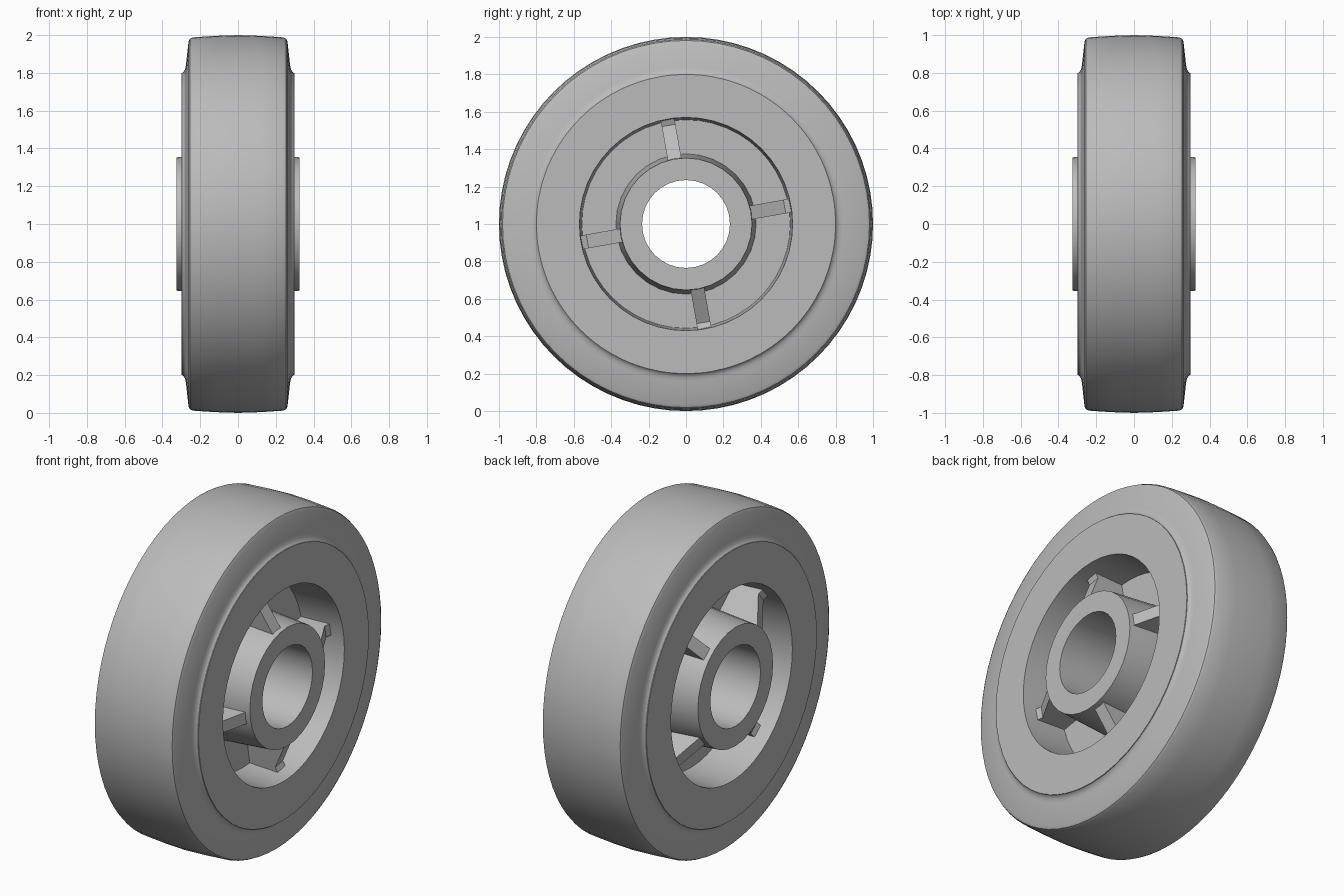
import bpy
import bmesh
from math import pi, cos, sin, radians
from mathutils import Matrix, Vector

cube = bpy.data.objects.get("Cube")
if cube:
    bpy.data.objects.remove(cube)

grey = bpy.data.materials.new("plain grey")
grey.use_nodes = True
colour = (0.5, 0.5, 0.5, 1)
grey.diffuse_color = colour
grey.node_tree.nodes["Principled BSDF"].inputs["Base Color"].default_value = colour

CENTRE = Vector((0, 0, 1))


def finish(name, bm):
    """Turn a bmesh into a smooth shaded object centred on the axle."""
    bmesh.ops.recalc_face_normals(bm, faces=bm.faces)
    mesh = bpy.data.meshes.new(name)
    bm.to_mesh(mesh)
    bm.free()
    mesh.materials.append(grey)
    obj = bpy.data.objects.new(name, mesh)
    obj.location = CENTRE
    bpy.context.collection.objects.link(obj)
    bpy.ops.object.select_all(action='DESELECT')
    obj.select_set(True)
    bpy.context.view_layer.objects.active = obj
    bpy.ops.object.shade_smooth_by_angle(angle=radians(30))
    return obj


def revolve(name, profile, segments):
    """Sweep a closed (x, radius) outline around the x axis."""
    bm = bmesh.new()
    rings = []
    for i in range(segments):
        a = 2 * pi * i / segments
        rings.append([bm.verts.new((x, r * cos(a), r * sin(a))) for x, r in profile])
    n = len(profile)
    for i in range(segments):
        here, there = rings[i], rings[(i + 1) % segments]
        for j in range(n):
            k = (j + 1) % n
            bm.faces.new((here[j], here[k], there[k], there[j]))
    return finish(name, bm)


def mirrored(half):
    """Complete an outline across x = 0, skipping points on the middle."""
    return half + [(-x, r) for x, r in reversed(half) if x > 0]


# Crowned tyre with rounded shoulders and a fillet against the rim
tyre_half = [(0, 1.0), (0.12, 0.996), (0.24, 0.988), (0.254, 0.981), (0.262, 0.965),
             (0.276, 0.84), (0.28, 0.82), (0.287, 0.807), (0.296, 0.8), (0.296, 0.75)]
revolve("tyre", mirrored(tyre_half), 72)

# Rim ring with drafted inner walls
revolve("rim", mirrored([(0.3, 0.8), (0.3, 0.57), (0.03, 0.557)]), 48)

# Thin web joining the rim and the hub
revolve("web", mirrored([(0.035, 0.565), (0.035, 0.36)]), 48)

# Hub with a through bore and drafted outer walls
revolve("hub", mirrored([(0.325, 0.235), (0.325, 0.353), (0.035, 0.375)]), 32)

# Four sloping ribs on each side of the web
rib_outline = [(0.0, 0.345), (0.3, 0.345), (0.205, 0.535), (0.218, 0.568), (0.0, 0.568)]
for side, label, start in ((1, "left", 10), (-1, "right", 50)):
    for i in range(4):
        bm = bmesh.new()
        ends = [[bm.verts.new((side * x, r, t)) for x, r in rib_outline]
                for t in (-0.037, 0.037)]
        for end in ends:
            bm.faces.new(end)
        for j in range(len(rib_outline)):
            k = (j + 1) % len(rib_outline)
            bm.faces.new((ends[0][j], ends[0][k], ends[1][k], ends[1][j]))
        turn = Matrix.Rotation(radians(start + 90 * i), 3, 'X')
        bmesh.ops.rotate(bm, cent=(0, 0, 0), matrix=turn, verts=bm.verts)
        finish(f"{label}_rib_{i + 1}", bm)
